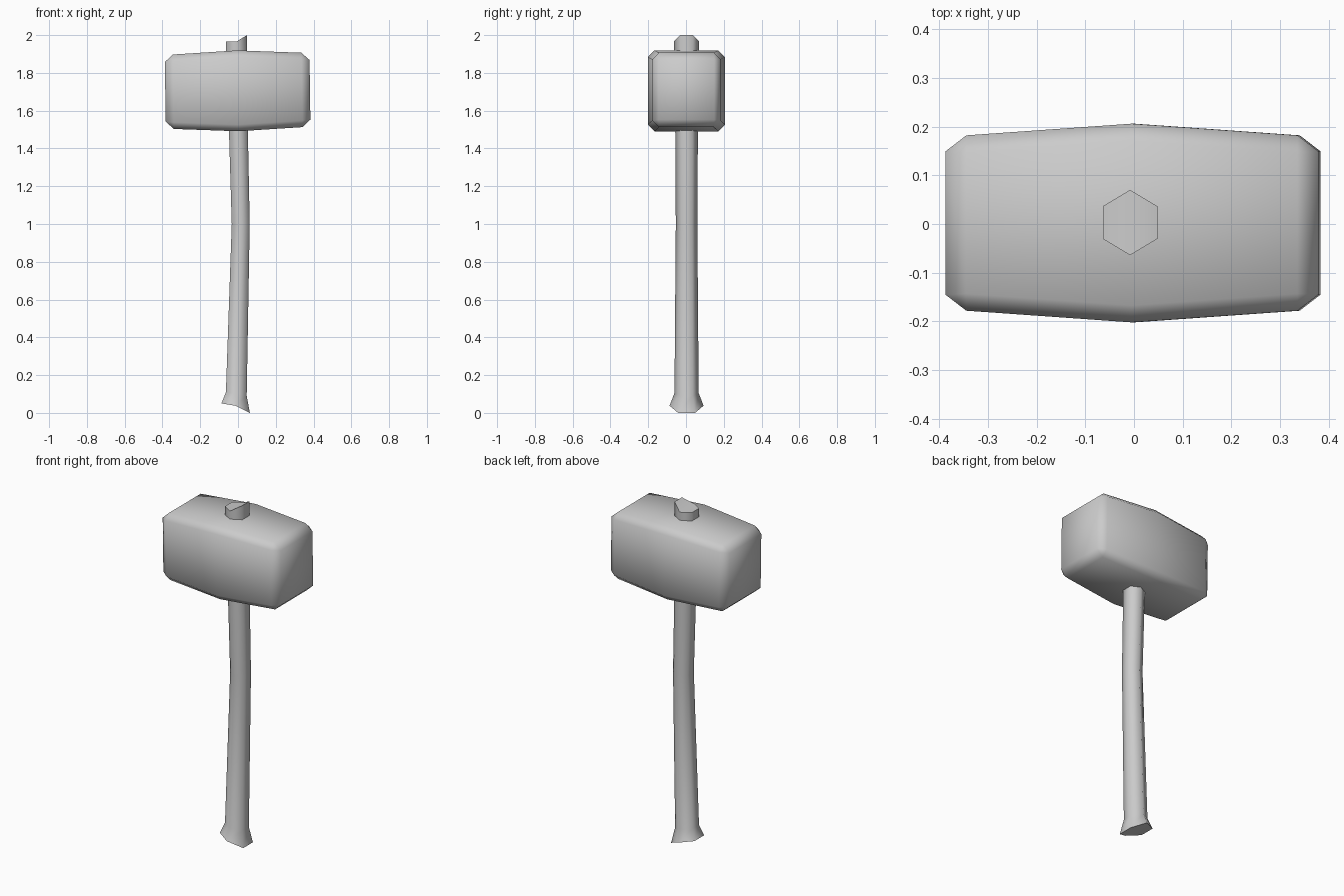
import bpy, bmesh, math

cube = bpy.data.objects.get("Cube")
if cube:
    bpy.data.objects.remove(cube, do_unlink=True)

grey = bpy.data.materials.new("plain_grey")
grey.use_nodes = True
colour = (0.6, 0.6, 0.6, 1)
grey.diffuse_color = colour
grey.node_tree.nodes["Principled BSDF"].inputs["Base Color"].default_value = colour


def loft(name, rings, cap, angle):
    """Skin a list of equal rings, close both ends and smooth the soft edges."""
    bm = bmesh.new()
    loops = [[bm.verts.new(p) for p in ring] for ring in rings]
    count = len(loops[0])
    for a, b in zip(loops, loops[1:]):
        for i in range(count):
            j = (i + 1) % count
            quad = dict.fromkeys((a[i], a[j], b[j], b[i]))
            bm.faces.new(list(quad))
    for loop in (loops[0], loops[-1]):
        for ids in cap:
            bm.faces.new([loop[i] for i in ids])
    # Rings with paired corners collapse into bevelled corner triangles
    bmesh.ops.remove_doubles(bm, verts=bm.verts, dist=0.0005)
    bmesh.ops.recalc_face_normals(bm, faces=bm.faces)
    mesh = bpy.data.meshes.new(name)
    bm.to_mesh(mesh)
    bm.free()
    obj = bpy.data.objects.new(name, mesh)
    bpy.context.collection.objects.link(obj)
    mesh.materials.append(grey)
    bpy.ops.object.select_all(action='DESELECT')
    obj.select_set(True)
    bpy.context.view_layer.objects.active = obj
    bpy.ops.object.shade_smooth_by_angle(angle=math.radians(angle))
    return obj


# Handle: slightly bent six-sided shaft with slanted ends and a flared foot
def hexagon(x0, x1, half, z_left, z_mid, z_right):
    xm, s, y = (x0 + x1) / 2, half / 2, 0.003
    return [(x0, y - s, z_left), (xm, y - half, z_mid), (x1, y - s, z_right),
            (x1, y + s, z_right), (xm, y + half, z_mid), (x0, y + s, z_left)]


handle_rings = [
    hexagon(-0.088, 0.063, 0.09, 0.05, 0.038, 0.0),
    hexagon(-0.064, 0.046, 0.064, 0.11, 0.105, 0.09),
    hexagon(-0.033, 0.062, 0.057, 1.0, 1.0, 1.0),
    hexagon(-0.048, 0.052, 0.060, 1.5, 1.5, 1.5),
    hexagon(-0.064, 0.048, 0.067, 1.966, 1.966, 2.0),
]
loft("handle", handle_rings, [(0, 1, 4, 5), (1, 2, 3, 4)], 70)


# Head: bevelled block that swells towards the middle
def octagon(x, half_y, half_z, bevel):
    iy, iz = half_y - bevel, half_z - bevel
    return [(x, y, z) for y, z in (
        (iy, -half_z), (half_y, -iz), (half_y, iz), (iy, half_z),
        (-iy, half_z), (-half_y, iz), (-half_y, -iz), (-iy, -half_z))]


sections = [(0.383, 0.147, 0.158, 0), (0.34, 0.18, 0.197, 0.035), (0, 0.204, 0.214, 0.035)]
head_rings = [octagon(-x, *rest) for x, *rest in sections]
head_rings += [octagon(x, *rest) for x, *rest in reversed(sections[:-1])]
head = loft("head", head_rings, [(0, 2, 4, 6)], 60)
head.location = (-0.002, 0.002, 1.705)
head.rotation_euler.y = -0.014
